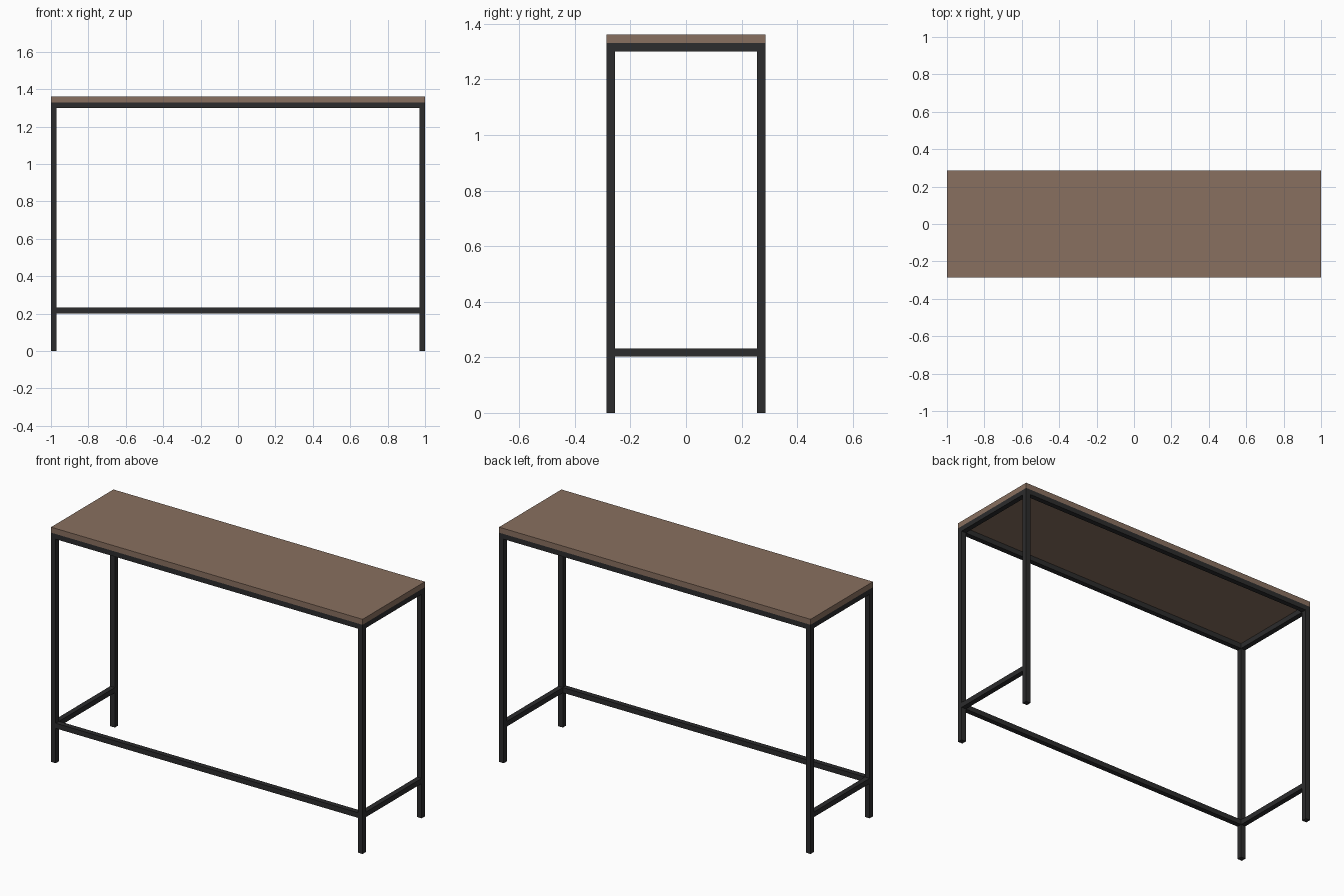
import bpy

default = bpy.data.objects.get("Cube")
if default:
    bpy.data.objects.remove(default, do_unlink=True)

HALF_X, HALF_Y = 1.0, 0.286   # outer half sizes of the table
TUBE = 0.03                   # square tube width
FRAME_TOP, TOP = 1.33, 1.362
LOW_RAIL = 0.217              # centre height of the lower rails


def make_material(name, color):
    mat = bpy.data.materials.new(name)
    mat.use_nodes = True
    mat.diffuse_color = color
    mat.node_tree.nodes["Principled BSDF"].inputs["Base Color"].default_value = color
    return mat


def box(name, center, size, mat):
    bpy.ops.mesh.primitive_cube_add(size=1, location=center)
    obj = bpy.context.object
    obj.name = name
    obj.scale = size
    bpy.ops.object.transform_apply(location=False, rotation=False, scale=True)
    obj.data.materials.append(mat)
    return obj


wood = make_material("brown_wood", (0.25, 0.162, 0.115, 1))
metal = make_material("black_metal", (0.025, 0.025, 0.026, 1))

leg_x, leg_y = HALF_X - TUBE / 2, HALF_Y - TUBE / 2
span_x, span_y = 2 * (HALF_X - TUBE), 2 * (HALF_Y - TUBE)
high_rail = FRAME_TOP - TUBE / 2

# Wooden top
box("table_top", (0, 0, (FRAME_TOP + TOP) / 2),
    (2 * HALF_X, 2 * HALF_Y, TOP - FRAME_TOP), wood)

# Legs and end rails
for side, sx in (("left", 1), ("right", -1)):
    for end, sy in (("front", -1), ("back", 1)):
        box(f"{end}_{side}_leg", (sx * leg_x, sy * leg_y, FRAME_TOP / 2),
            (TUBE, TUBE, FRAME_TOP), metal)
    for level, z in (("upper", high_rail), ("lower", LOW_RAIL)):
        box(f"{level}_{side}_rail", (sx * leg_x, 0, z), (TUBE, span_y, TUBE), metal)

# Long rails: two under the top, one low at the front
for name, y, z in (("upper_front_rail", -leg_y, high_rail),
                   ("upper_back_rail", leg_y, high_rail),
                   ("lower_front_rail", -leg_y, LOW_RAIL)):
    box(name, (0, y, z), (span_x, TUBE, TUBE), metal)
